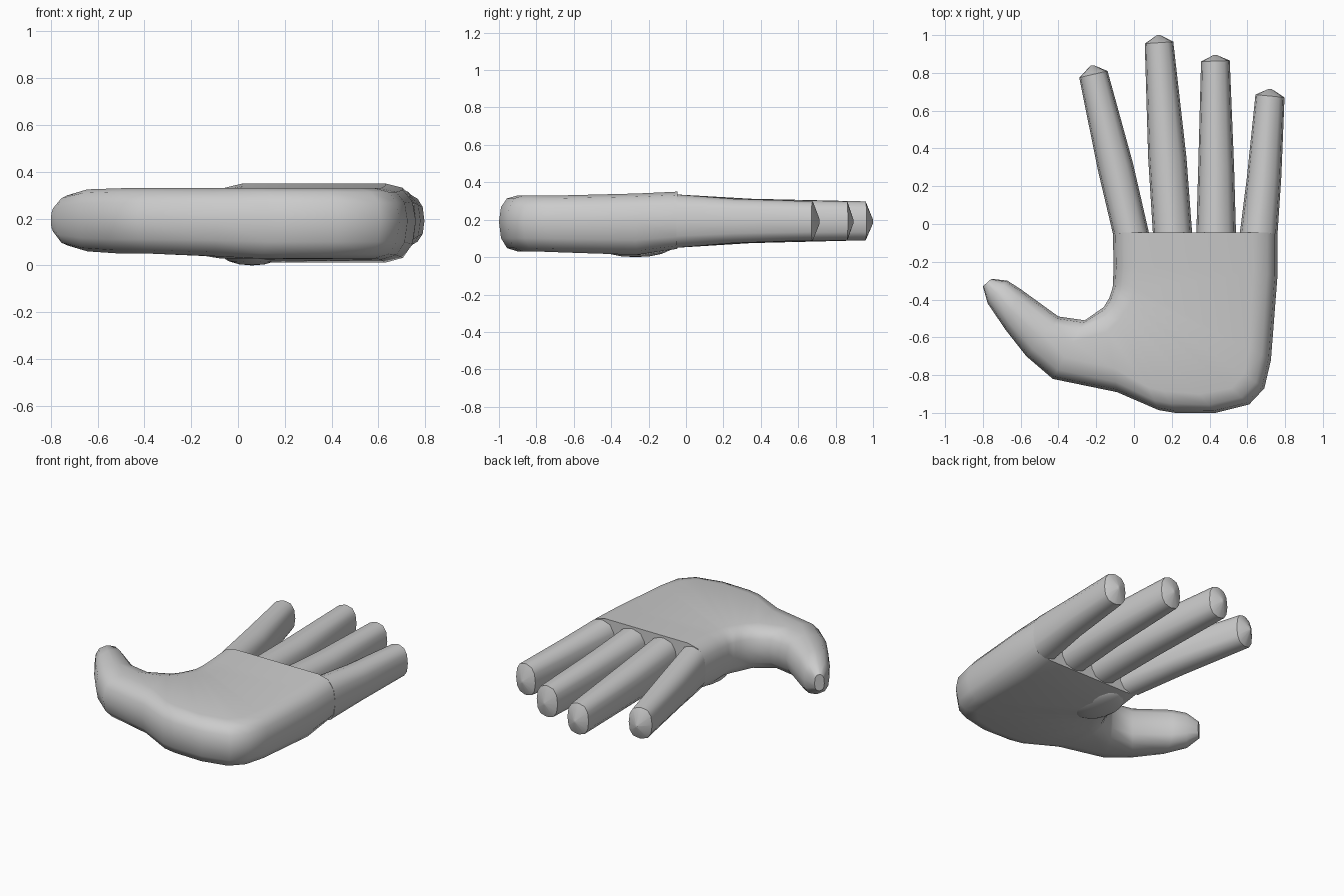
import bpy, bmesh
from math import sin, cos, pi


def ring(xa, ya, xb, yb, z0, z1):
    """Rounded section spanning edge point a to edge point b."""
    dx, dy = xb - xa, yb - ya
    length = max((dx * dx + dy * dy) ** 0.5, 1e-4)
    r = min(0.13, 0.45 * length) / length
    zm, h = 0.19, 0.0
    pts = []
    angles = [-90, -60, -30, 0, 30, 60, 90]
    for side in (0, 1):
        for a in (angles if side == 0 else reversed(angles)):
            t = a * pi / 180
            s = r * (1 - max(cos(t), 0.0) ** 0.8)
            u = s if side == 0 else 1 - s
            h = (z1 - zm) if t > 0 else (zm - z0)
            k = abs(sin(t)) ** 0.85 * (1 if t > 0 else -1)
            pts.append((xa + dx * u, ya + dy * u, zm + h * k))
    return pts


def loft(name, sections):
    """Skin a row of sections and close both ends."""
    bm = bmesh.new()
    rings = [[bm.verts.new(p) for p in ring(*s)] for s in sections]
    n = len(rings[0])
    for a, b in zip(rings, rings[1:]):
        for i in range(n):
            j = (i + 1) % n
            bm.faces.new((a[i], a[j], b[j], b[i]))
    bm.faces.new(rings[0])
    bm.faces.new(rings[-1])
    bmesh.ops.recalc_face_normals(bm, faces=bm.faces)
    mesh = bpy.data.meshes.new(name)
    bm.to_mesh(mesh)
    bm.free()
    ob = bpy.data.objects.new(name, mesh)
    bpy.context.collection.objects.link(ob)
    bpy.ops.object.select_all(action='DESELECT')
    ob.select_set(True)
    bpy.context.view_layer.objects.active = ob
    bpy.ops.object.shade_smooth_by_angle(angle=0.75)
    return ob


# Thumb sweeping round the heel into the palm, up to the knuckles
loft("palm_and_thumb", [
    (-0.755, -0.29, -0.80, -0.33, 0.14, 0.25),
    (-0.67, -0.30, -0.775, -0.42, 0.085, 0.30),
    (-0.60, -0.345, -0.68, -0.56, 0.06, 0.325),
    (-0.40, -0.49, -0.57, -0.70, 0.05, 0.33),
    (-0.26, -0.51, -0.43, -0.82, 0.05, 0.33),
    (-0.16, -0.44, -0.09, -0.89, 0.04, 0.33),
    (-0.13, -0.39, 0.13, -0.985, 0.03, 0.33),
    (-0.12, -0.36, 0.22, -1.0, 0.03, 0.33),
    (-0.115, -0.34, 0.43, -1.0, 0.03, 0.33),
    (-0.11, -0.32, 0.61, -0.955, 0.03, 0.33),
    (-0.11, -0.30, 0.69, -0.87, 0.03, 0.33),
    (-0.11, -0.28, 0.725, -0.72, 0.025, 0.33),
    (-0.108, -0.22, 0.76, -0.27, 0.012, 0.34),
    (-0.112, -0.045, 0.76, -0.045, 0.045, 0.35),
])

# Fingers: edge points at base, middle and tip shoulders, then the apex
fingers = {
    "index_finger": ((-0.112, -0.05, 0.08, -0.05), (-0.19, 0.28, -0.005, 0.32),
                     (-0.29, 0.775, -0.14, 0.81), (-0.22, 0.84)),
    "middle_finger": ((0.10, -0.05, 0.308, -0.05), (0.075, 0.35, 0.278, 0.35),
                      (0.057, 0.955, 0.208, 0.965), (0.13, 1.0)),
    "ring_finger": ((0.33, -0.05, 0.54, -0.05), (0.34, 0.30, 0.53, 0.30),
                    (0.355, 0.86, 0.507, 0.865), (0.43, 0.895)),
    "little_finger": ((0.56, -0.05, 0.76, -0.05), (0.598, 0.25, 0.78, 0.25),
                      (0.643, 0.685, 0.797, 0.67), (0.72, 0.715)),
}
for name, (base, mid, tip, (x, y)) in fingers.items():
    loft(name, [
        (*base, 0.05, 0.335),
        (*mid, 0.075, 0.312),
        (*tip, 0.09, 0.298),
        (x - 0.008, y, x + 0.008, y, 0.18, 0.2),
    ])

# Shallow mound under the index knuckle, on the underside
bpy.ops.mesh.primitive_uv_sphere_add(segments=16, ring_count=8, location=(0.06, -0.27, 0.06))
pad = bpy.context.object
pad.name = "palm_pad"
pad.scale = (0.14, 0.2, 0.06)
bpy.ops.object.shade_smooth()
